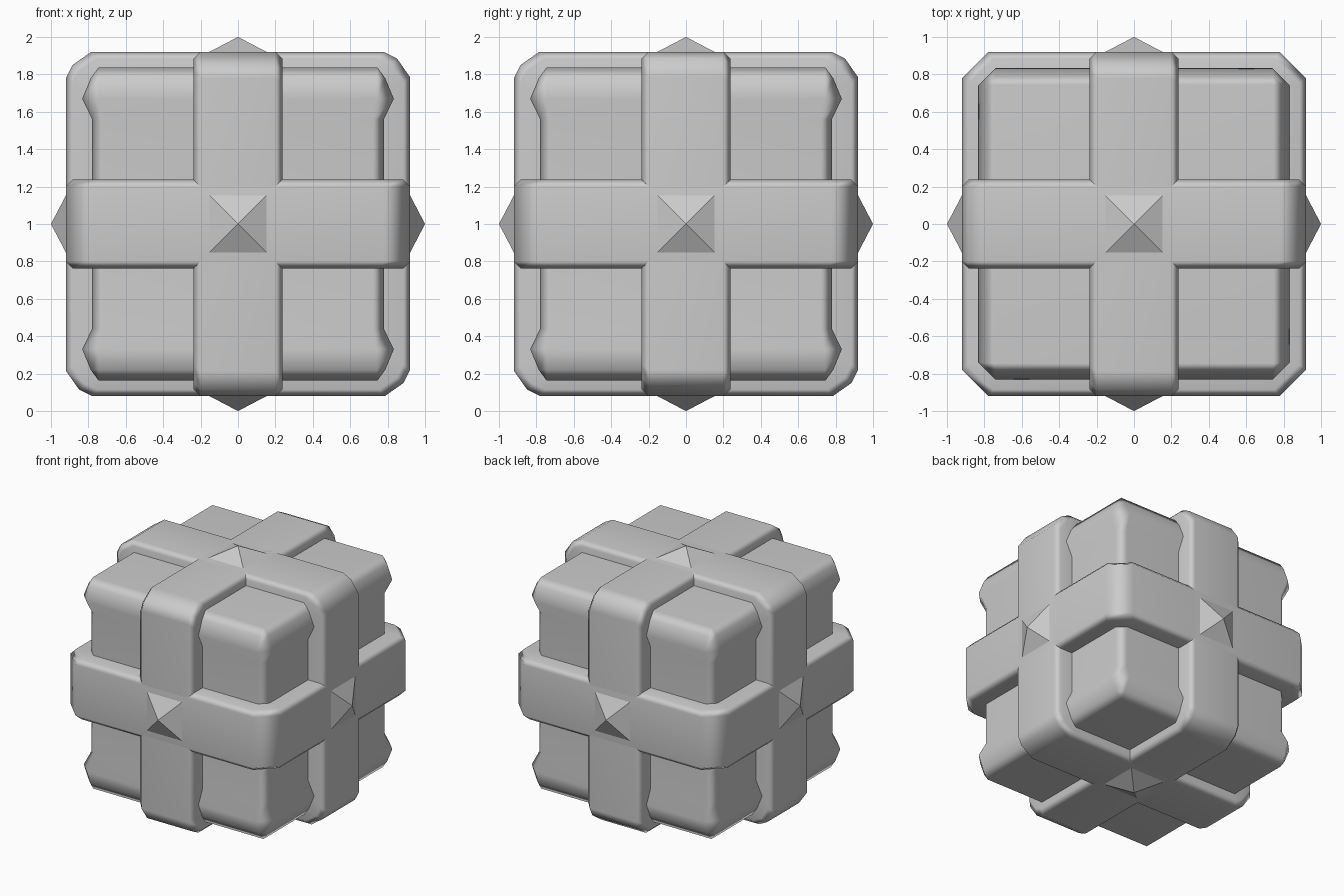
import bpy, bmesh, math
from mathutils import Matrix

if "Cube" in bpy.data.objects:
    bpy.data.objects.remove(bpy.data.objects["Cube"])

CENTRE = Matrix.Translation((0, 0, 1))


def loft(name, loops, rot=None, cap=False, angle=55):
    """Bridge a stack of equal-length point loops into one smooth-by-angle object."""
    bm = bmesh.new()
    rings = [[bm.verts.new(p) for p in loop] for loop in loops]
    n = len(rings[0])
    for a, b in zip(rings, rings[1:]):
        for i in range(n):
            j = (i + 1) % n
            bm.faces.new((a[i], a[j], b[j], b[i]))
    if cap:
        bm.faces.new(rings[0][::-1])
        bm.faces.new(rings[-1])
    bmesh.ops.remove_doubles(bm, verts=bm.verts, dist=0.0005)
    bmesh.ops.recalc_face_normals(bm, faces=bm.faces)
    bm.transform(CENTRE @ (rot or Matrix()))
    mesh = bpy.data.meshes.new(name)
    bm.to_mesh(mesh)
    bm.free()
    ob = bpy.data.objects.new(name, mesh)
    bpy.context.collection.objects.link(ob)
    bpy.ops.object.select_all(action='DESELECT')
    ob.select_set(True)
    bpy.context.view_layer.objects.active = ob
    bpy.ops.object.shade_smooth_by_angle(angle=math.radians(angle))
    mod = ob.modifiers.new("flat_panels", 'WEIGHTED_NORMAL')
    mod.keep_sharp = True
    return ob


def outline(corner):
    """Square outline from the points of its +x+y corner, turned four times."""
    pts = []
    for k in range(4):
        c, s = round(math.cos(k * math.pi / 2)), round(math.sin(k * math.pi / 2))
        pts += [(c * x - s * y, s * x + c * y) for x, y in corner]
    return pts


def band(name, corner, rot=None):
    """Closed strap with bevelled rims; walls run down into the core."""
    base = outline(corner)
    levels = [(-0.237, 0.72), (-0.237, 0.885), (-0.2, 0.92),
              (0.2, 0.92), (0.237, 0.885), (0.237, 0.72)]
    loops = [[(x * r / 0.92, y * r / 0.92, z) for x, y in base] for z, r in levels]
    return loft(name, loops, rot)


# Core block: straight waist flaring into rounded top and bottom lips
half = [(0.56, 0.78, 0.72), (0.67, 0.833, 0.74), (0.78, 0.787, 0.742), (0.838, 0.745, 0.745)]
levels = [(-z, r, f) for z, r, f in reversed(half)] + half
loft("core_block", [[(x, y, z) for x, y in outline([(r, f), (f, r)])]
                    for z, r, f in levels], cap=True)

# Three crossing straps
band("horizontal_band", [(0.92, 0.78), (0.78, 0.92)])
upright = [(0.92, 0.785), (0.85, 0.885), (0.78, 0.92)]
stand = Matrix.Rotation(math.pi / 2, 4, 'X')
# Outline x stays horizontal and outline y becomes z
band("front_facing_band", upright, stand)
band("side_facing_band", upright, Matrix.Rotation(math.pi / 2, 4, 'Z') @ stand)

# Pyramid stud in the middle of each face
R = Matrix.Rotation
studs = {"top": Matrix(), "bottom": R(math.pi, 4, 'X'),
         "front": R(math.pi / 2, 4, 'X'), "back": R(-math.pi / 2, 4, 'X'),
         "right": R(math.pi / 2, 4, 'Y'), "left": R(-math.pi / 2, 4, 'Y')}
for side, rot in studs.items():
    square = [(x, y, 0.918) for x, y in outline([(0.157, 0.157)])]
    loft(side + "_stud", [square, [(0, 0, 1.0)] * 4], rot, angle=15)
